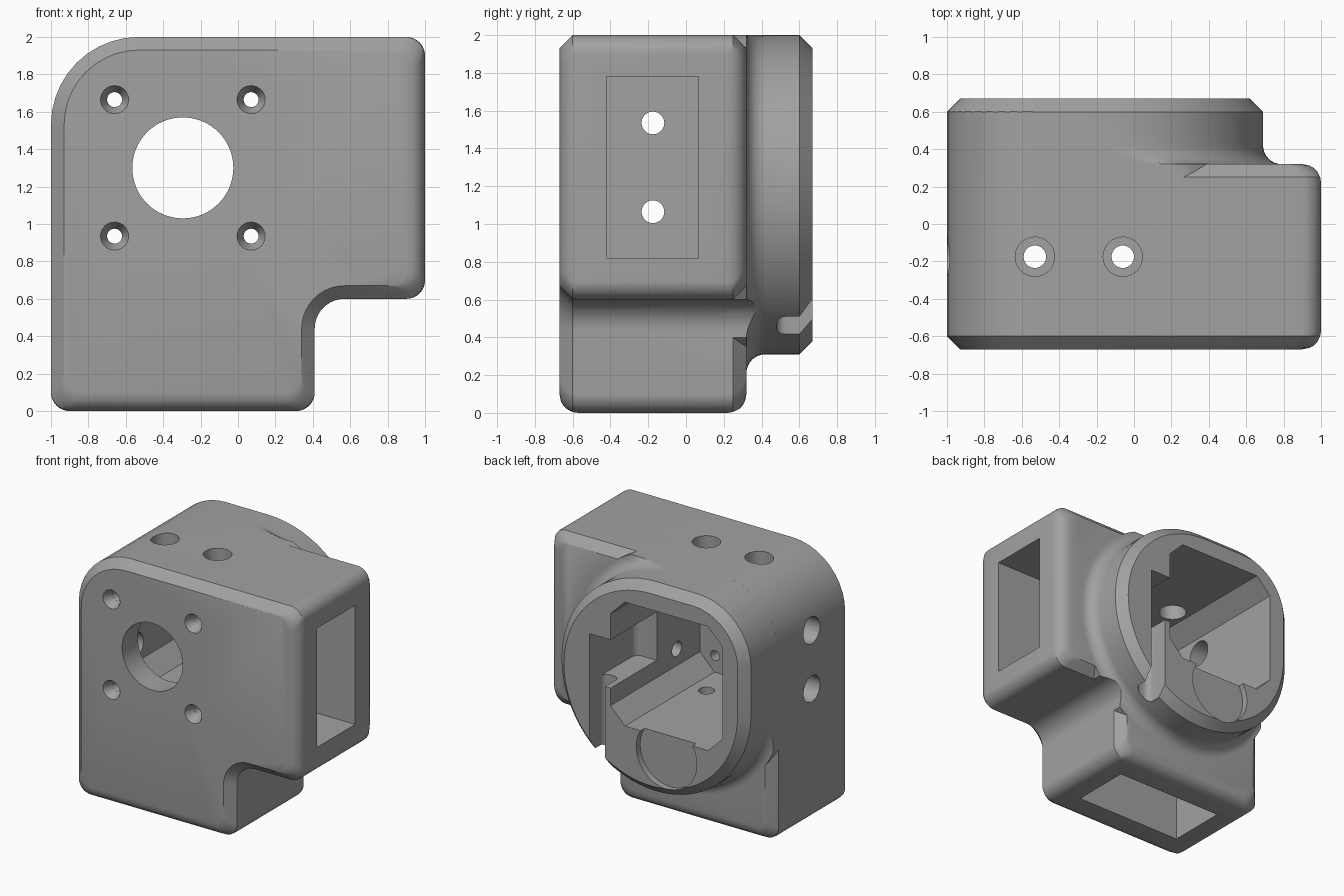
import bpy, bmesh, math
from mathutils import Matrix, Vector

cube = bpy.data.objects.get("Cube")
if cube:
    bpy.data.objects.remove(cube, do_unlink=True)

grey = bpy.data.materials.new("mid_grey")
grey.use_nodes = True
COLOUR = (0.36, 0.36, 0.36, 1)
grey.diffuse_color = COLOUR
grey.node_tree.nodes["Principled BSDF"].inputs["Base Color"].default_value = COLOUR

FRONT, BACK, TIP = -0.67, 0.32, 0.67     # depth planes
CH, RND, CORNER = 0.07, 0.1, 0.47        # chamfer, end rounding, big corner
MX, MZ = -0.295, 1.3                     # motor axis
SCREW_Y = -0.175


def make_object(name, bm):
    bmesh.ops.recalc_face_normals(bm, faces=bm.faces)
    mesh = bpy.data.meshes.new(name)
    bm.to_mesh(mesh)
    bm.free()
    mesh.materials.append(grey)
    obj = bpy.data.objects.new(name, mesh)
    bpy.context.collection.objects.link(obj)
    return obj


def loft(name, layers):
    """Solid through (y, [(x, z), ...]) layers of equal length."""
    bm = bmesh.new()
    loops = [[bm.verts.new((x, y, z)) for x, z in pts] for y, pts in layers]
    n = len(loops[0])
    for a, b in zip(loops, loops[1:]):
        for i in range(n):
            j = (i + 1) % n
            bm.faces.new((a[i], a[j], b[j], b[i]))
    bm.faces.new(loops[0])
    bm.faces.new(loops[-1])
    return make_object(name, bm)


def rounded(corners, seg=10):
    """Polygon from (x, z, radius) corners, each rounded by a tangent arc."""
    out = []
    for i, (x, z, r) in enumerate(corners):
        p = Vector((x, z))
        a = (Vector(corners[i - 1][:2]) - p).normalized()
        b = (Vector(corners[(i + 1) % len(corners)][:2]) - p).normalized()
        centre = p + (a + b) * r             # all corners are square
        for k in range(seg + 1):
            t = k / seg * math.pi / 2
            out.append(tuple(centre - b * r * math.cos(t) - a * r * math.sin(t)))
    return out


def body_outline(c=0, e=0):
    """c insets the sides, e insets the two arm ends."""
    return rounded([(-1 + c, e, RND), (0.41 - c, e, RND), (0.41 - c, 0.6 + c, 0.16 + c),
                    (1 - e, 0.6 + c, RND), (1 - e, 2 - c, RND), (-1 + c, 2 - c, CORNER - c)])


def boss_outline(d):
    """Round boss flush with the left and top of the body, offset by d."""
    cx, cz, r, lim = -0.155, 1.155, 0.845 + d, min(d, 0)
    pts = []
    for k in range(13):
        t = math.pi - k / 12 * math.pi / 2
        pts.append((-1 + CORNER + (CORNER + lim) * math.cos(t),
                    2 - CORNER + (CORNER + lim) * math.sin(t)))
    for k in range(73):
        t = math.pi / 2 - k / 72 * math.pi * 1.5
        pts.append((max(cx + r * math.cos(t), -1 - lim), min(cz + r * math.sin(t), 2 + lim)))
    return pts


def boolean(target, tool, operation):
    mod = target.modifiers.new(operation.lower(), "BOOLEAN")
    mod.operation, mod.object, mod.solver = operation, tool, "EXACT"
    bpy.context.view_layer.objects.active = target
    bpy.ops.object.modifier_apply(modifier=mod.name)
    bpy.data.objects.remove(tool, do_unlink=True)


def box(name, lo, hi, bevel=0, axis=None):
    bm = bmesh.new()
    bmesh.ops.create_cube(bm, size=1)
    for v in bm.verts:
        v.co = [lo[i] if v.co[i] < 0 else hi[i] for i in range(3)]
    if bevel:
        edges = [e for e in bm.edges
                 if abs((e.verts[0].co - e.verts[1].co).normalized()[axis]) > 0.9]
        bmesh.ops.bevel(bm, geom=edges, offset=bevel, segments=6, profile=0.5, affect="EDGES")
    return make_object(name, bm)


def cylinder(name, start, end, r1, r2=None, seg=40):
    start, end = Vector(start), Vector(end)
    axis = end - start
    bm = bmesh.new()
    turn = axis.to_track_quat("Z", "Y").to_matrix().to_4x4()
    bmesh.ops.create_cone(bm, cap_ends=True, segments=seg, radius1=r1,
                          radius2=r1 if r2 is None else r2, depth=axis.length,
                          matrix=Matrix.Translation((start + end) / 2) @ turn)
    return make_object(name, bm)


# L-shaped body: chamfered sides, rounded arm ends
def inset(t):
    return max(0, CH - t), RND - math.sqrt(RND ** 2 - (RND - t) ** 2)


steps = [0, 0.008, 0.02, 0.04, CH, RND]
layers = [(FRONT + t, body_outline(*inset(t))) for t in steps]
layers += [(BACK - t, body_outline(*inset(t))) for t in reversed(steps)]
housing = loft("motor_corner_bracket", layers)

# Back boss with a fillet at its root, kept within the body outline
boss_layers = [(0.1, boss_outline(RND))]
for k in range(9):
    a = k / 8 * math.pi / 2
    boss_layers.append((BACK + RND * (1 - math.cos(a)), boss_outline(RND * (1 - math.sin(a)))))
boss_layers += [(TIP - CH, boss_outline(0)), (TIP, boss_outline(-CH))]
boss = loft("boss", boss_layers)
boolean(boss, loft("boss_limit", [(0, body_outline()), (0.9, body_outline())]), "INTERSECT")
boolean(housing, boss, "UNION")

# Motor pocket, open at the back
h, k = 0.5, 0.37
octagon = [(-h, -k), (-k, -h), (k, -h), (h, -k), (h, k), (k, h), (-k, h), (-h, k)]
pocket = [(MX + x, MZ + z) for x, z in octagon]
cutters = [loft("motor_pocket", [(-0.47, pocket), (0.9, pocket)])]

# Arm sockets
cutters.append(box("side_socket", (0.41, -0.42, 0.82), (1.2, 0.065, 1.78)))
cutters.append(box("bottom_socket", (-0.775, -0.42, -0.2), (0.185, 0.065, 0.6)))

# Shaft hole and countersunk motor screws
cutters.append(cylinder("shaft_hole", (MX, -0.9, MZ), (MX, -0.3, MZ), 0.27, seg=64))
for sx in (-1, 1):
    for sz in (-1, 1):
        x, z = MX + sx * 0.365, MZ + sz * 0.365
        cutters.append(cylinder("screw_hole", (x, -0.9, z), (x, -0.3, z), 0.04, seg=24))
        cutters.append(cylinder("countersink", (x, FRONT - 0.01, z), (x, FRONT + 0.07, z),
                                0.08, 0.04, seg=32))

# Socket screws with wide access holes opposite
for s in (-0.235, 0.235):
    x, z = MX + s, MZ + s
    cutters.append(cylinder("side_access", (-1.2, SCREW_Y, z), (-0.6, SCREW_Y, z), 0.105))
    cutters.append(cylinder("side_screw", (0, SCREW_Y, z), (0.6, SCREW_Y, z), 0.06))
    cutters.append(cylinder("top_access", (x, SCREW_Y, 2.2), (x, SCREW_Y, 1.6), 0.105))
    cutters.append(cylinder("bottom_screw", (x, SCREW_Y, 1), (x, SCREW_Y, 0.4), 0.06))

# Cable window, cable slot and shallow round recess in the back rim
cutters.append(box("cable_window", (0.1, 0.08, 1.07), (0.39, 0.9, 1.46), 0.06, 2))
cutters.append(box("cable_slot", (0.255, 0.48, 0.2), (0.39, 0.9, 1.3), 0.05, 2))
cutters.append(cylinder("rim_recess", (MX, TIP - 0.05, 0.66), (MX, 0.9, 0.66), 0.27, seg=48))

for cutter in cutters:
    boolean(housing, cutter, "DIFFERENCE")

bpy.ops.object.select_all(action="DESELECT")
housing.select_set(True)
bpy.context.view_layer.objects.active = housing
bpy.ops.object.shade_smooth_by_angle(angle=math.radians(28))
